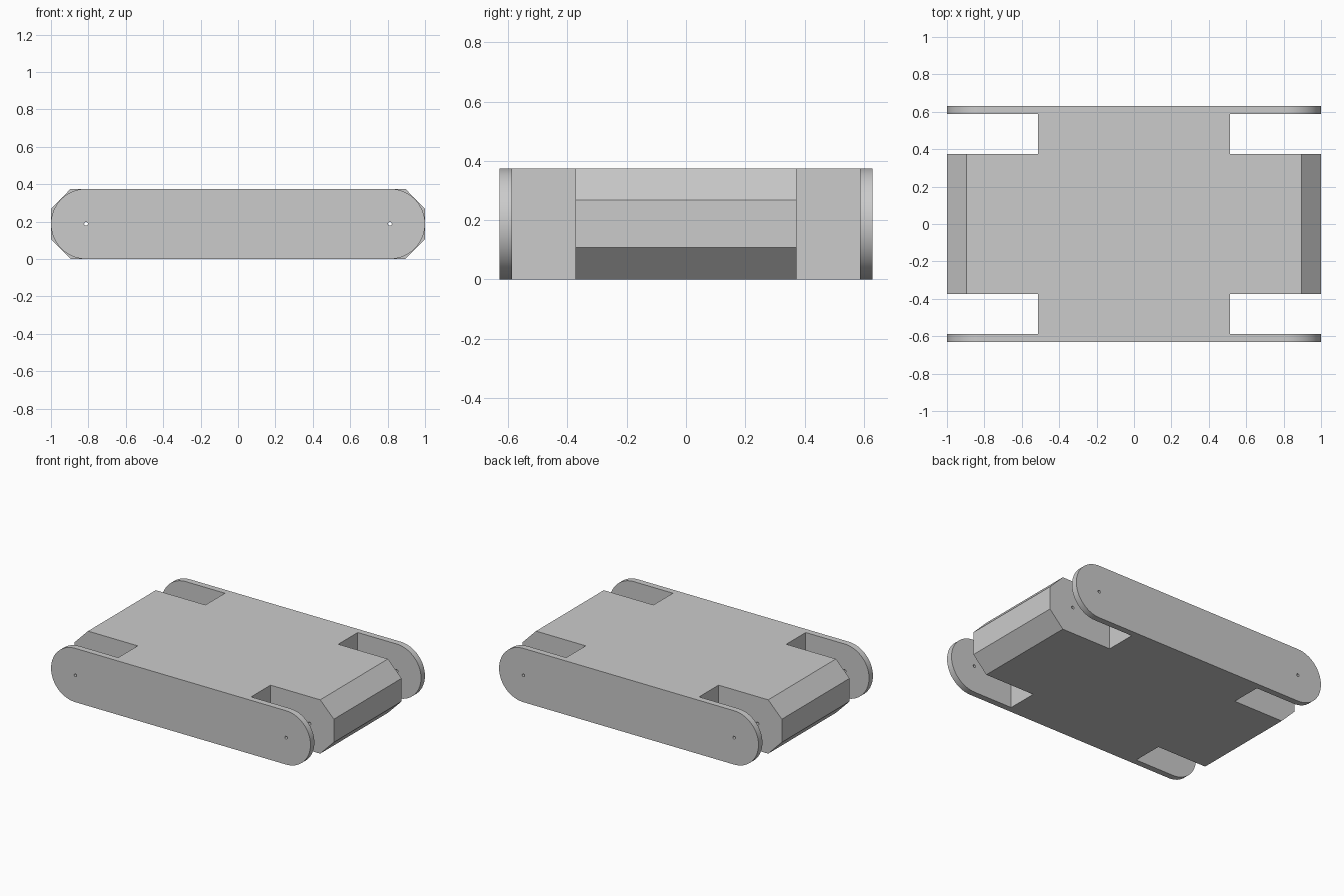
import bpy
import bmesh
from math import pi, sin, cos, radians

if "Cube" in bpy.data.objects:
    bpy.data.objects.remove(bpy.data.objects["Cube"])

HEIGHT = 0.375
MID = HEIGHT / 2
AXLE_X = 1 - MID
HULL_Y, PLATE_IN, PLATE_OUT = 0.373, 0.587, 0.63
WING_X = 0.512

grey = bpy.data.materials.new("plain grey")
grey.use_nodes = True
colour = (0.6, 0.6, 0.6, 1)
grey.diffuse_color = colour
grey.node_tree.nodes["Principled BSDF"].inputs["Base Color"].default_value = colour


def prism(name, profile, y0, y1):
    """Extrude an x-z profile along y."""
    bm = bmesh.new()
    face = bm.faces.new([bm.verts.new((x, y0, z)) for x, z in profile])
    out = bmesh.ops.extrude_face_region(bm, geom=[face])
    verts = [v for v in out["geom"] if isinstance(v, bmesh.types.BMVert)]
    bmesh.ops.translate(bm, verts=verts, vec=(0, y1 - y0, 0))
    bmesh.ops.recalc_face_normals(bm, faces=bm.faces)
    mesh = bpy.data.meshes.new(name)
    bm.to_mesh(mesh)
    bm.free()
    mesh.materials.append(grey)
    obj = bpy.data.objects.new(name, mesh)
    bpy.context.collection.objects.link(obj)
    return obj


def arc(cx, radius, start, sweep, steps):
    angles = [start + sweep * i / steps for i in range(steps + 1)]
    return [(cx + radius * cos(a), MID + radius * sin(a)) for a in angles]


def activate(obj):
    bpy.ops.object.select_all(action='DESELECT')
    obj.select_set(True)
    bpy.context.view_layer.objects.active = obj


# Central hull with chamfered ends
cx, cz = 0.895, 0.107
hull = prism("hull", [(-cx, 0), (cx, 0), (1, cz), (1, HEIGHT - cz),
                      (cx, HEIGHT), (-cx, HEIGHT), (-1, HEIGHT - cz), (-1, cz)],
             -HULL_Y, HULL_Y)

# Side blocks and rounded side plates
stadium = arc(AXLE_X, MID, -pi / 2, pi, 32) + arc(-AXLE_X, MID, pi / 2, pi, 32)
block = [(-WING_X, 0), (WING_X, 0), (WING_X, HEIGHT), (-WING_X, HEIGHT)]
drilled = [hull]
for side, s in (("right", -1), ("left", 1)):
    label = "front" if s < 0 else "back"
    prism(label + "_side_block", block, s * HULL_Y, s * PLATE_IN)
    drilled.append(prism(label + "_side_plate", stadium, s * PLATE_IN, s * PLATE_OUT))

# Axle holes through the plates and hull
drills = [prism("axle_drill", arc(s * AXLE_X, 0.01, 0, 2 * pi * 15 / 16, 15), -0.8, 0.8)
          for s in (-1, 1)]
for obj in drilled:
    activate(obj)
    for drill in drills:
        mod = obj.modifiers.new("axle_hole", 'BOOLEAN')
        mod.operation = 'DIFFERENCE'
        mod.solver = 'EXACT'
        mod.object = drill
        bpy.ops.object.modifier_apply(modifier=mod.name)
    bpy.ops.object.shade_smooth_by_angle(angle=radians(30))
for drill in drills:
    bpy.data.objects.remove(drill)
